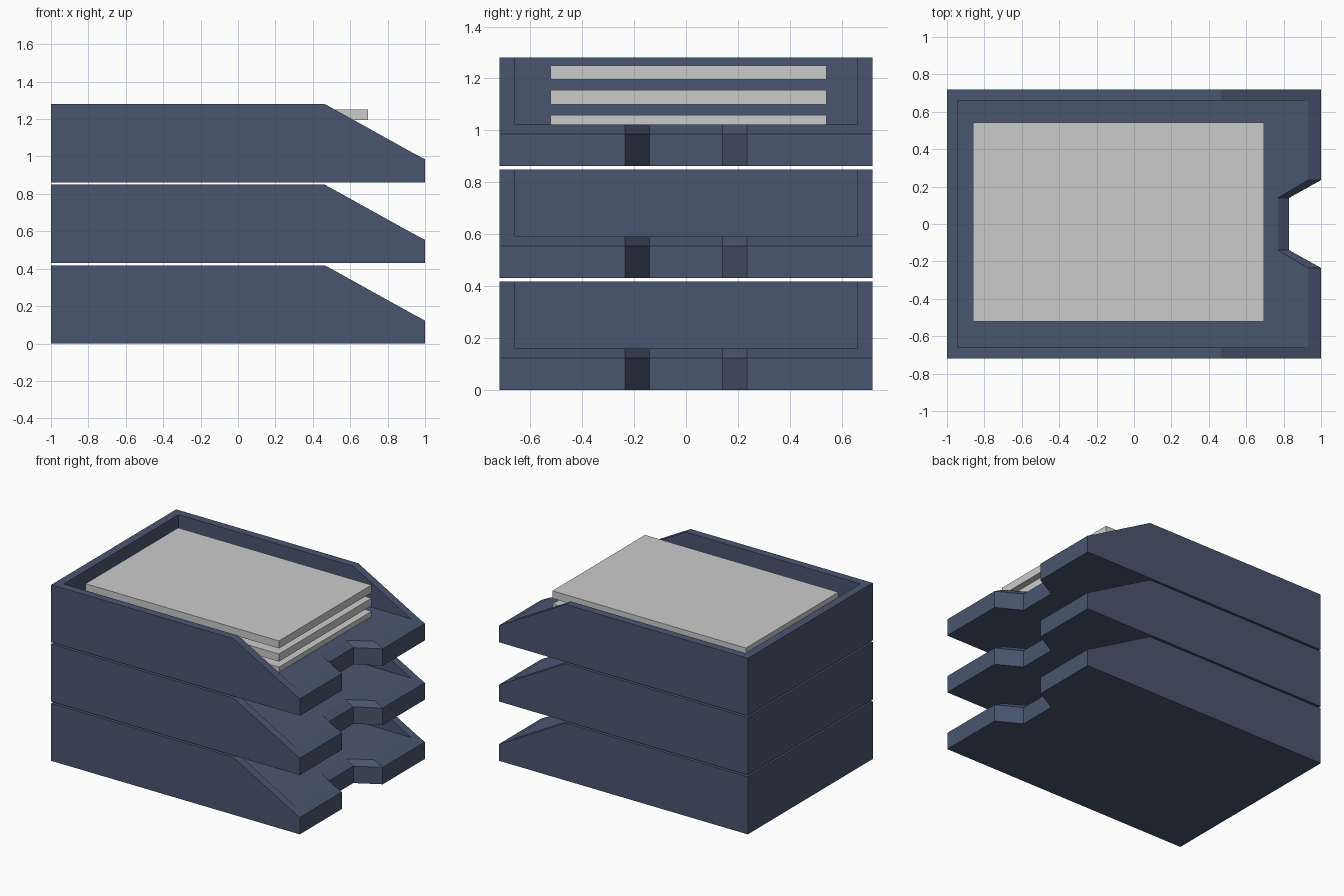
import bpy, bmesh

if "Cube" in bpy.data.objects:
    bpy.data.objects.remove(bpy.data.objects["Cube"])

def material(name, rgb):
    m = bpy.data.materials.new(name)
    m.diffuse_color = (*rgb, 1)
    m.use_nodes = True
    m.node_tree.nodes["Principled BSDF"].inputs["Base Color"].default_value = m.diffuse_color
    return m

NAVY = material("slate blue plastic", (0.068, 0.092, 0.16))
PAPER = material("paper grey", (0.6, 0.6, 0.6))

def add_object(name, bm, mat):
    bmesh.ops.recalc_face_normals(bm, faces=bm.faces)
    me = bpy.data.meshes.new(name)
    bm.to_mesh(me)
    bm.free()
    me.materials.append(mat)
    ob = bpy.data.objects.new(name, me)
    bpy.context.collection.objects.link(ob)
    return ob

W, WI = 0.718, 0.66             # half width outside and inside the walls
LIP, FLOOR, TOP = 0.123, 0.16, 0.418

def make_tray(name, z):
    bm = bmesh.new()

    def outline(front, notch, h):
        pts = [(-1, -W), (front, -W), (front, -WI), (front, -0.235), (notch, -0.14)]
        pts += [(x, -y) for x, y in reversed(pts)]
        return [bm.verts.new((x, y, z + h)) for x, y in pts]

    # base slab with notched, bevelled front lip
    a = outline(1, 0.83, 0)
    b = outline(1, 0.83, LIP)
    c = outline(0.93, 0.77, FLOOR)
    bm.faces.new(a)
    for lo, hi in ((a, b), (b, c)):
        for i in range(10):
            j = (i + 1) % 10
            bm.faces.new((lo[i], lo[j], hi[j], hi[i]))
    # floor inside the walls
    inner = [bm.verts.new((-0.94, y, z + FLOOR)) for y in (WI, -WI)]
    bm.faces.new(c[2:8] + inner)
    # U-shaped wall with sloping front ends
    low = [c[1], c[0], c[9], c[8], c[7], inner[0], inner[1], c[2]]
    top = []
    for v in low:
        x = 0.465 if v.co.x > 0 else v.co.x
        top.append(bm.verts.new((x, v.co.y, z + TOP)))
    for i in range(8):
        j = (i + 1) % 8
        bm.faces.new((low[i], low[j], top[j], top[i]))
    for q in ((0, 1, 6, 7), (1, 2, 5, 6), (2, 3, 4, 5)):
        bm.faces.new([top[i] for i in q])
    add_object(name, bm, NAVY)

for n, label in enumerate(("bottom", "middle", "top")):
    make_tray(label + "_tray", n * 0.431)

# paper stacks in the top tray
for n in range(3):
    bm = bmesh.new()
    bmesh.ops.create_cube(bm, size=1)
    for v in bm.verts:
        v.co.x = -0.083 + v.co.x * 1.556
        v.co.y = 0.01 + v.co.y * 1.064
        v.co.z = 1.032 + n * 0.0955 + v.co.z * 0.055
    add_object(f"paper_{n + 1}", bm, PAPER)
